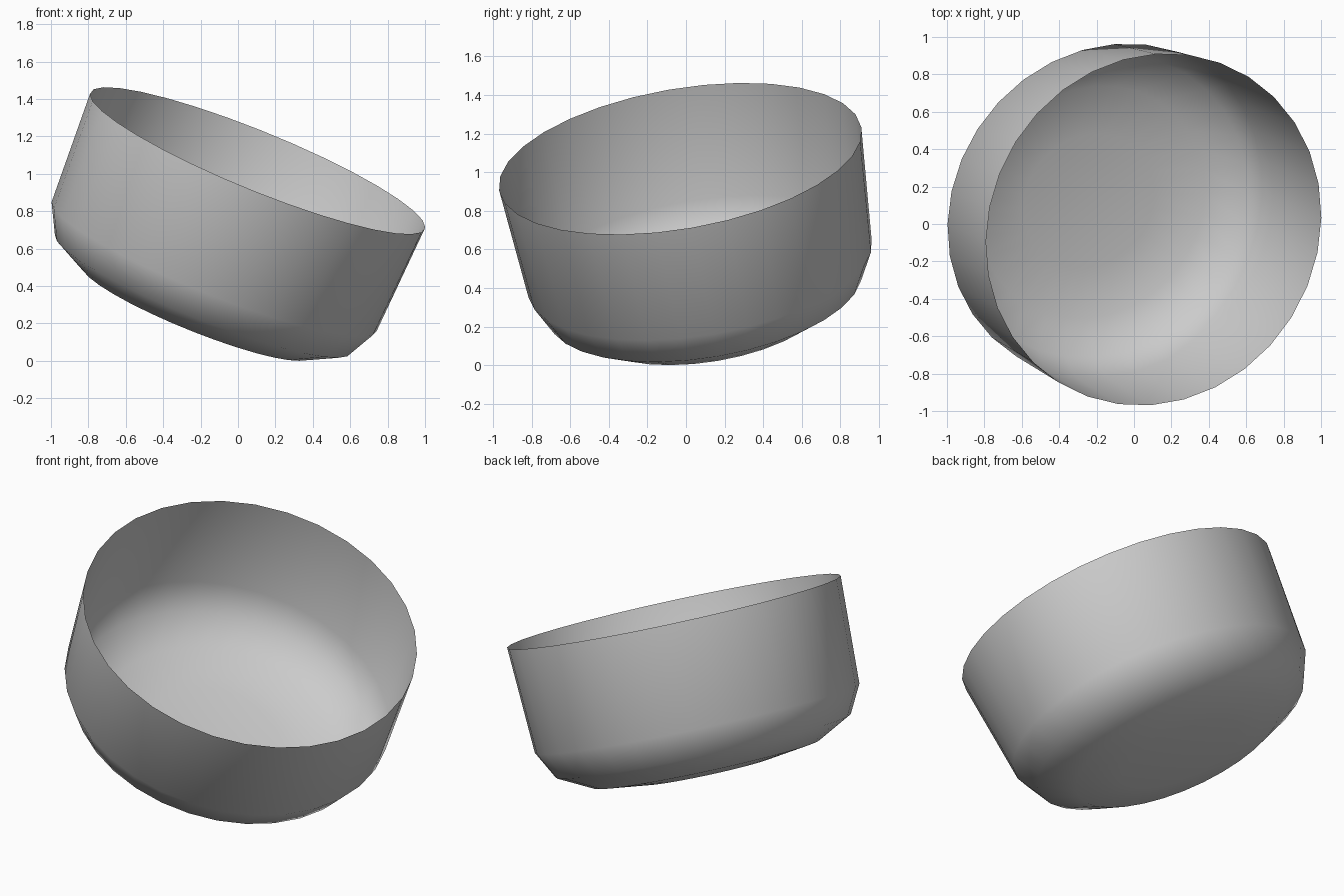
import bpy, bmesh, math
from mathutils import Vector, Matrix

cube = bpy.data.objects.get("Cube")
if cube:
    bpy.data.objects.remove(cube, do_unlink=True)

# Plain grey material
grey = bpy.data.materials.new("plain grey")
grey.use_nodes = True
colour = (0.6, 0.6, 0.6, 1.0)
grey.diffuse_color = colour
grey.node_tree.nodes["Principled BSDF"].inputs["Base Color"].default_value = colour

SIDES = 32
RIM_CENTRE = Vector((0.105, -0.03, 1.07))
AXIS = Vector((0.375, -0.165, 0.912)).normalized()
LONG_AXIS_ANGLE = math.radians(24)

# Slightly oval rings from rim to floor: (long radius, short radius, depth)
RINGS = [(0.970, 0.950, 0.0), (0.945, 0.895, 0.62), (0.86, 0.815, 0.78),
         (0.66, 0.625, 0.885), (0.38, 0.36, 0.925)]
FLOOR_DEPTH = 0.932

# Open, single-sheet bowl
bm = bmesh.new()
angles = [math.tau * i / SIDES for i in range(SIDES)]
loops = [[bm.verts.new((a * math.cos(t), b * math.sin(t), -d)) for t in angles]
         for a, b, d in RINGS]
floor = bm.verts.new((0, 0, -FLOOR_DEPTH))
for i in range(SIDES):
    j = (i + 1) % SIDES
    for upper, lower in zip(loops, loops[1:]):
        bm.faces.new((upper[i], lower[i], lower[j], upper[j]))
    bm.faces.new((loops[-1][i], floor, loops[-1][j]))

# Tilt the bowl and rest it on the ground
tilt = Vector((0, 0, 1)).rotation_difference(AXIS).to_matrix().to_4x4()
turn = Matrix.Rotation(LONG_AXIS_ANGLE, 4, 'Z')
bm.transform(Matrix.Translation(RIM_CENTRE) @ tilt @ turn)
lowest = min(v.co.z for v in bm.verts)
bm.transform(Matrix.Translation((0, 0, -lowest)))

mesh = bpy.data.meshes.new("bowl")
bm.to_mesh(mesh)
bm.free()
mesh.materials.append(grey)
bowl = bpy.data.objects.new("bowl", mesh)
bpy.context.collection.objects.link(bowl)

# Smooth shading over the wall and rounded base
bpy.ops.object.select_all(action='DESELECT')
bowl.select_set(True)
bpy.context.view_layer.objects.active = bowl
bpy.ops.object.shade_smooth_by_angle(angle=math.radians(40))
